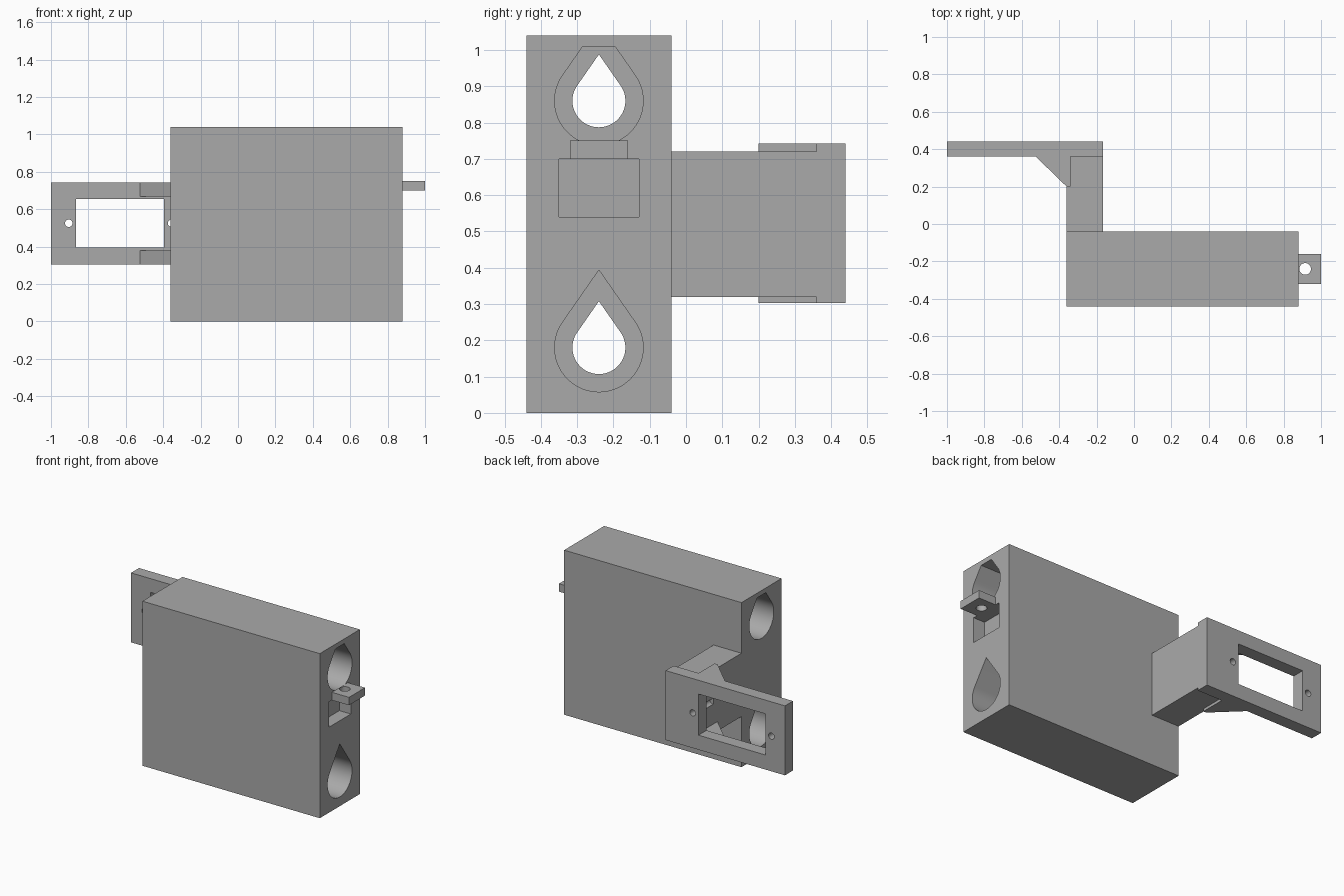
import bpy, bmesh, math
from mathutils import Vector

cube = bpy.data.objects.get("Cube")
if cube:
    bpy.data.objects.remove(cube, do_unlink=True)

grey = bpy.data.materials.new("plain grey")
grey.use_nodes = True
COLOUR = (0.4, 0.4, 0.4, 1)
grey.diffuse_color = COLOUR
grey.node_tree.nodes["Principled BSDF"].inputs["Base Color"].default_value = COLOUR


def prism(name, outline, axis, start, end):
    """Extrude a 2D outline along an axis; outline uses the other two axes in order."""
    bm = bmesh.new()
    k = "xyz".index(axis)
    verts = []
    for p in outline:
        co = list(p)
        co.insert(k, start)
        verts.append(bm.verts.new(co))
    face = bm.faces.new(verts)
    out = bmesh.ops.extrude_face_region(bm, geom=[face])
    shift = Vector((0, 0, 0))
    shift[k] = end - start
    moved = [g for g in out["geom"] if isinstance(g, bmesh.types.BMVert)]
    bmesh.ops.translate(bm, verts=moved, vec=shift)
    bmesh.ops.recalc_face_normals(bm, faces=bm.faces)
    mesh = bpy.data.meshes.new(name)
    bm.to_mesh(mesh)
    bm.free()
    mesh.materials.append(grey)
    obj = bpy.data.objects.new(name, mesh)
    bpy.context.collection.objects.link(obj)
    return obj


def box(name, x, y, z):
    return prism(name, [(x[0], y[0]), (x[1], y[0]), (x[1], y[1]), (x[0], y[1])], "z", *z)


def circle(cx, cy, r, n=32):
    return [(cx + r * math.cos(2 * math.pi * i / n), cy + r * math.sin(2 * math.pi * i / n))
            for i in range(n)]


def teardrop(cy, cz, r, top=None, n=48):
    """Circle with two tangents meeting at a point above, optionally cut flat."""
    tip = 1.75 * r
    a = math.asin(1 / 1.75)
    pts = []
    for i in range(n + 1):
        t = math.pi - a + (math.pi + 2 * a) * i / n
        pts.append((cy + r * math.cos(t), cz + r * math.sin(t)))
    if top is None:
        pts.append((cy, cz + tip))
    else:
        half = (cz + tip - top) * math.tan(a)
        pts += [(cy + half, top), (cy - half, top)]
    return pts


def combine(target, other, operation):
    mod = target.modifiers.new(operation.lower(), "BOOLEAN")
    mod.operation = operation
    mod.solver = "EXACT"
    mod.object = other
    bpy.context.view_layer.objects.active = target
    bpy.ops.object.modifier_apply(modifier=mod.name)
    bpy.data.objects.remove(other, do_unlink=True)


def smooth(obj):
    bpy.ops.object.select_all(action="DESELECT")
    obj.select_set(True)
    bpy.context.view_layer.objects.active = obj
    bpy.ops.object.shade_smooth_by_angle(angle=math.radians(25))


# Main block with two rod bores, each widened at both ends
XL, XR = -0.36, 0.88
body = box("body_block", (XL, XR), (-0.44, -0.04), (0, 1.04))
for cz, top in ((0.18, None), (0.86, 1.01)):
    combine(body, prism("rod_bore", teardrop(-0.24, cz, 0.073), "x", XL - 0.1, XR + 0.1), "DIFFERENCE")
    for a, b in ((XL - 0.1, XL + 0.4), (XR - 0.4, XR + 0.1)):
        combine(body, prism("bearing_bore", teardrop(-0.24, cz, 0.122, top), "x", a, b), "DIFFERENCE")

# Shallow pocket below the tab
combine(body, box("pocket", (XR - 0.08, XR + 0.1), (-0.35, -0.13), (0.54, 0.70)), "DIFFERENCE")
smooth(body)

# Drilled tab on the left end
tab = box("end_tab", (XR, 1.0), (-0.32, -0.16), (0.70, 0.75))
combine(tab, prism("tab_hole", circle(0.915, -0.24, 0.031), "z", 0.6, 0.9), "DIFFERENCE")
smooth(tab)

# Rear bracket: arm, mounting plate and corner gussets
bracket = box("rear_bracket", (XL, -0.165), (-0.04, 0.38), (0.32, 0.72))
combine(bracket, box("plate", (-1.0, -0.165), (0.36, 0.44), (0.303, 0.742)), "UNION")
for z in ((0.303, 0.38), (0.667, 0.742)):
    outline = [(-0.525, 0.36), (XL, 0.20), (XL + 0.02, 0.20), (XL + 0.02, 0.38), (-0.525, 0.38)]
    combine(bracket, prism("gusset", outline, "z", *z), "UNION")

# Plate window and its two screw holes
combine(bracket, box("window", (-0.865, -0.395), (0.3, 0.5), (0.395, 0.655)), "DIFFERENCE")
for x in (-0.905, -0.355):
    combine(bracket, prism("screw_hole", circle(x, 0.525, 0.02, 24), "y", 0.24, 0.5), "DIFFERENCE")
smooth(bracket)
